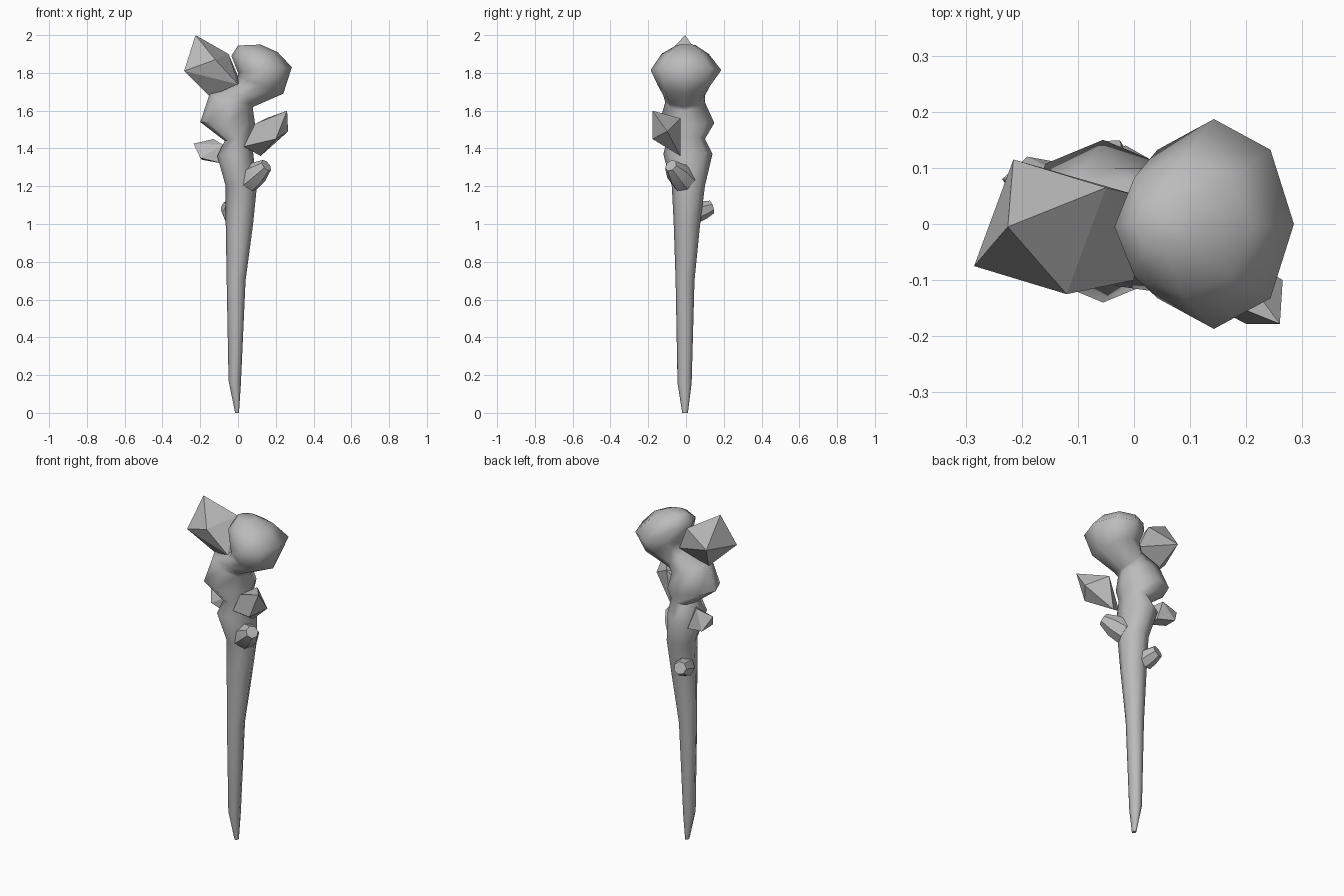
import bpy, bmesh, math
from mathutils import Vector

default_cube = bpy.data.objects.get("Cube")
if default_cube:
    bpy.data.objects.remove(default_cube, do_unlink=True)

# One plain grey for every part
grey = bpy.data.materials.new("plain grey")
grey.use_nodes = True
colour = (0.5, 0.5, 0.5, 1)
grey.diffuse_color = colour
grey.node_tree.nodes["Principled BSDF"].inputs["Base Color"].default_value = colour


def finish(name, bm, smooth_angle=None):
    """Turn a bmesh into a named object with consistent outward normals."""
    bmesh.ops.recalc_face_normals(bm, faces=bm.faces)
    mesh = bpy.data.meshes.new(name)
    bm.to_mesh(mesh)
    bm.free()
    mesh.materials.append(grey)
    obj = bpy.data.objects.new(name, mesh)
    bpy.context.collection.objects.link(obj)
    if smooth_angle:
        bpy.ops.object.select_all(action="DESELECT")
        bpy.context.view_layer.objects.active = obj
        obj.select_set(True)
        bpy.ops.object.shade_smooth_by_angle(angle=math.radians(smooth_angle))
    return obj


def loft(bm, rings):
    """Skin a list of vertex rings and cap both ends."""
    sides = len(rings[0])
    loops = [[bm.verts.new(point) for point in ring] for ring in rings]
    for low, high in zip(loops, loops[1:]):
        for i in range(sides):
            j = (i + 1) % sides
            bm.faces.new((low[i], low[j], high[j], high[i]))
    bm.faces.new(loops[0][::-1])
    bm.faces.new(loops[-1])


def tilted_ring(left, left_z, right, right_z, front, back, sides=8):
    """Elliptical ring spanning two side points, tilted between them."""
    points = []
    for i in range(sides):
        angle = math.tau * i / sides
        t = (1 + math.cos(angle)) / 2
        s = (1 + math.sin(angle)) / 2
        points.append(Vector((left + (right - left) * t,
                              front + (back - front) * s,
                              left_z + (right_z - left_z) * t)))
    return points


# Gnarled shaft: left x, left z, right x, right z, front y, back y
shaft_sections = [
    (-.015, 0, .005, 0, -.02, .01),
    (-.05, .17, .015, .15, -.045, .03),
    (-.06, .7, .04, .7, -.055, .045),
    (-.065, 1, .08, 1, -.065, .075),
    (-.065, 1.2, .1, 1.2, -.075, .1),
    (-.11, 1.36, .08, 1.38, -.12, .14),
    (-.07, 1.44, .07, 1.46, -.1, .1),
    (-.2, 1.54, .09, 1.53, -.14, .15),
    (-.15, 1.69, .08, 1.6, -.11, .1),
    (-.01, 1.74, .08, 1.62, -.12, .1),
    (0, 1.78, .24, 1.69, -.15, .13),
    (.0, 1.8, .285, 1.83, -.187, .187),
    (-.035, 1.89, .21, 1.91, -.13, .12),
    (0, 1.945, .12, 1.95, -.05, .05),
]
shaft = bmesh.new()
loft(shaft, [tilted_ring(*section) for section in shaft_sections])
finish("gnarled_shaft", shaft, 65)


def branch_stub(name, start, end, start_radius, end_radius, sides=7):
    """Short tapered stump of a cut branch."""
    start, end = Vector(start), Vector(end)
    turn = (end - start).to_track_quat("Z", "Y")
    rings = []
    for centre, radius in ((start, start_radius),
                           (start.lerp(end, .5), start_radius * .9),
                           (end, end_radius)):
        rings.append([centre + turn @ Vector((radius * math.cos(math.tau * i / sides),
                                              radius * math.sin(math.tau * i / sides), 0))
                      for i in range(sides)])
    bm = bmesh.new()
    loft(bm, rings)
    finish(name, bm, 40)


# Cut branch stumps on the shaft
branch_stub("front_branch_stub", (.05, -.01, 1.23), (.15, -.08, 1.31), .07, .035)
branch_stub("rear_branch_stub", (-.03, .05, 1.06), (-.055, .135, 1.09), .056, .036)


def crystal(name, corners):
    """Faceted shard wrapped around its corner points."""
    bm = bmesh.new()
    for corner in corners:
        bm.verts.new(corner)
    bmesh.ops.convex_hull(bm, input=bm.verts)
    bmesh.ops.dissolve_limit(bm, angle_limit=math.radians(8),
                             verts=bm.verts, edges=bm.edges)
    finish(name, bm)


# Crystal shards growing out of the wood
crystal("large_top_crystal", [
    (-.225, -.005, 2), (-.285, -.075, 1.81), (-.215, .115, 1.83),
    (-.05, .065, 1.9), (-.12, -.125, 1.87),
    (-.15, 0, 1.675), (0, -.1, 1.74), (.01, .05, 1.76)])
crystal("front_crystal", [
    (.26, -.178, 1.6), (.265, -.1, 1.49), (.2, -.178, 1.45),
    (.12, -.03, 1.36), (.03, -.09, 1.41), (.09, -.11, 1.53), (.15, -.03, 1.56)])
crystal("small_rear_crystal", [
    (-.235, .08, 1.425), (-.2, .03, 1.35), (-.19, .12, 1.34),
    (-.13, .09, 1.45), (-.08, .02, 1.42), (-.08, .1, 1.32), (-.08, .02, 1.32)])
